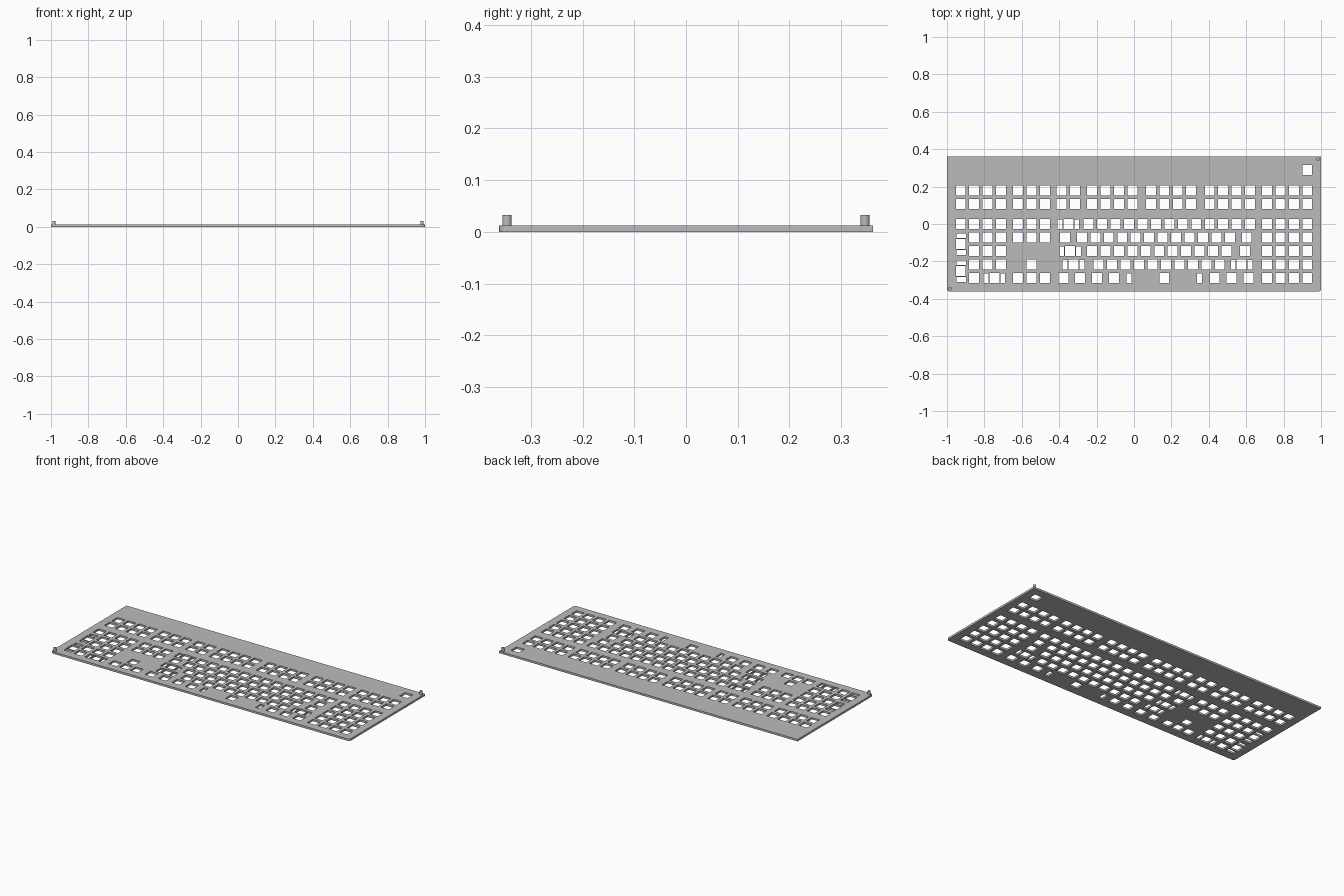
import bpy, math

cube = bpy.data.objects.get("Cube")
if cube:
    bpy.data.objects.remove(cube)

U = 0.07195            # key pitch
HOLE = 0.735           # switch hole side, in pitches
SLOT = (0.354, 0.72)   # stabiliser slot size, in pitches
STAB = 0.627           # slot distance from the switch centre
THICK = 0.012
HALF_X, HALF_Y = 1.0, 0.361

mat = bpy.data.materials.new("plate_grey")
mat.use_nodes = True
grey = (0.5, 0.5, 0.5, 1)
mat.diffuse_color = grey
mat.node_tree.nodes["Principled BSDF"].inputs["Base Color"].default_value = grey

# Plate outline and holes live in one filled 2D curve
curve = bpy.data.curves.new("switch_plate", "CURVE")
curve.dimensions = "2D"
curve.fill_mode = "BOTH"
curve.extrude = THICK / 2


def loop(points):
    s = curve.splines.new("POLY")
    s.points.add(len(points) - 1)
    for p, (x, y) in zip(s.points, points):
        p.co = (x, y, 0, 1)
    s.use_cyclic_u = True


def rect(cx, cy, w, h):
    loop([((cx + sx * w / 2) * U, (cy + sy * h / 2) * U)
          for sx, sy in ((-1, -1), (1, -1), (1, 1), (-1, 1))])


def key(x, y, stab=0, vertical=False):
    """Switch hole, with a pair of stabiliser slots for wide or tall keys."""
    rect(x, y, HOLE, HOLE)
    if stab:
        for s in (-stab, stab):
            if vertical:
                rect(x + 0.03, y + s, SLOT[1], SLOT[0])
            else:
                rect(x + s, y - 0.03, SLOT[0], SLOT[1])


def run(x, y, count, step=1):
    for i in range(count):
        key(x + i * step, y)


# Outer edge, with the two front corners rounded
R = 0.014
outline = [(HALF_X, HALF_Y), (-HALF_X, HALF_Y)]
for cx, start in ((-HALF_X + R, 180), (HALF_X - R, 270)):
    for i in range(5):
        a = math.radians(start + i * 22.5)
        outline.append((cx + R * math.cos(a), -HALF_Y + R + R * math.sin(a)))
loop(outline)

# Column starts of each block
PAD, NAV, MAIN, SIDE = -12.875, -8.625, -5.375, 9.875

# Two function rows
for y in (1.5, 2.5):
    run(PAD, y, 4)
    run(NAV, y, 3)
    run(MAIN, y, 2)
    for x in (-3.125, 1.25, 5.625):
        run(x, y, 4)
    run(SIDE, y, 4)

# Single corner key and side block
key(12.875, 4)
for y in range(-4, 1):
    run(SIDE, y, 4)

# Number pad, with two tall keys and one wide key
run(PAD, 0, 4)
for y in (-1, -2, -3):
    run(PAD + 1, y, 3)
for y in (-1.5, -3.5):
    key(PAD, y, STAB, vertical=True)
key(PAD + 1, -4)
key(PAD + 2.5, -4, STAB)

# Navigation block and arrows
for y in (0, -1, -4):
    run(NAV, y, 3)
key(NAV + 1, -3)

# Main block
key(-4.875, 0, STAB)
run(-3.375, 0, 13)
key(-5.125, -1)
run(-3.875, -1, 12)
key(8.375, -1)
key(-4.75, -2, STAB)
run(-3.125, -2, 11)
key(8.25, -2)
key(-4.5, -3, STAB)
run(-2.625, -3, 10)
key(8, -3, STAB)
run(-5.25, -4, 4, 1.25)
key(2.25, -4, 2.625)
run(6, -4, 3, 1.25)

# Turn the curve into the plate mesh
temp = bpy.data.objects.new("plate_curve", curve)
bpy.context.collection.objects.link(temp)
bpy.context.view_layer.update()
mesh = bpy.data.meshes.new_from_object(
    temp.evaluated_get(bpy.context.evaluated_depsgraph_get()))
bpy.data.objects.remove(temp)
plate = bpy.data.objects.new("switch_plate", mesh)
bpy.context.collection.objects.link(plate)
plate.location.z = THICK / 2
mesh.materials.clear()
mesh.materials.append(mat)
for p in mesh.polygons:
    p.use_smooth = False

# Locating pins on opposite corners
for name, s in (("back_left_pin", 1), ("front_right_pin", -1)):
    bpy.ops.mesh.primitive_cylinder_add(
        vertices=24, radius=0.009, depth=0.022,
        location=(s * 0.984, s * 0.346, 0.021))
    pin = bpy.context.object
    pin.name = name
    pin.data.materials.append(mat)
    bpy.ops.object.shade_smooth_by_angle(angle=math.radians(40))
